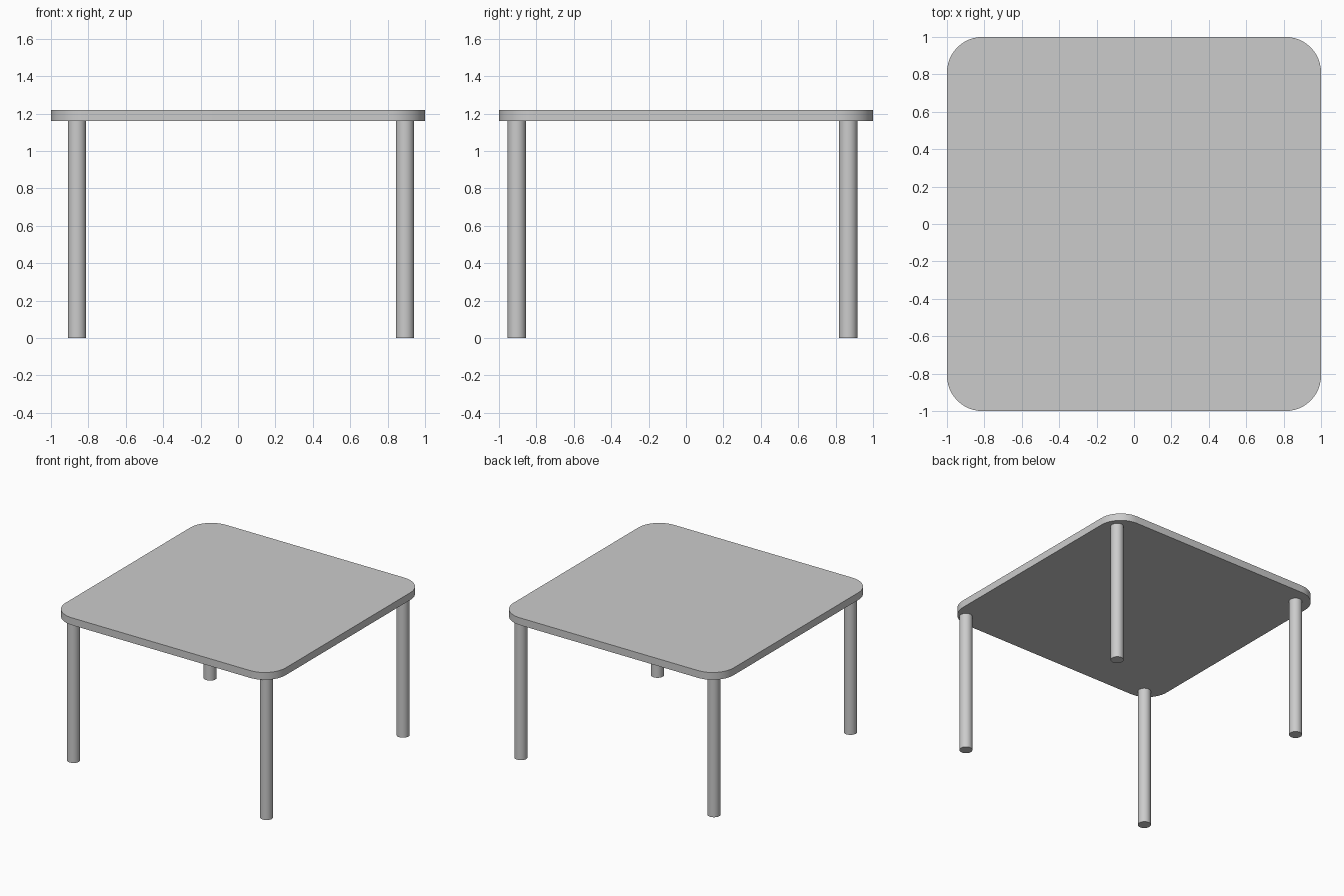
import bpy, bmesh, math

if "Cube" in bpy.data.objects:
    bpy.data.objects.remove(bpy.data.objects["Cube"])

TOP_Z, UNDER_Z = 1.22, 1.16
LEG_R = 0.049


def smooth(obj):
    bpy.ops.object.select_all(action='DESELECT')
    obj.select_set(True)
    bpy.context.view_layer.objects.active = obj
    bpy.ops.object.shade_smooth_by_angle(angle=math.radians(30))


# Table top: square slab with its vertical corner edges rounded
bpy.ops.mesh.primitive_cube_add(size=2, location=(0, 0, (TOP_Z + UNDER_Z) / 2))
top = bpy.context.object
top.name = "table_top"
bm = bmesh.new()
bm.from_mesh(top.data)
bmesh.ops.scale(bm, vec=(1, 1, (TOP_Z - UNDER_Z) / 2), verts=bm.verts)
corners = [e for e in bm.edges if abs(e.verts[0].co.z - e.verts[1].co.z) > 0.01]
bmesh.ops.bevel(bm, geom=corners, offset=0.19, segments=12, profile=0.5, affect='EDGES')
bm.to_mesh(top.data)
bm.free()
smooth(top)

# Four round legs, set slightly off centre under the top
for side, x in (("left", -0.861), ("right", 0.893)):
    for end, y in (("front", -0.905), ("back", 0.867)):
        bpy.ops.mesh.primitive_cylinder_add(vertices=32, radius=LEG_R, depth=UNDER_Z,
                                            location=(x, y, UNDER_Z / 2))
        leg = bpy.context.object
        leg.name = f"{end}_{side}_leg"
        smooth(leg)
